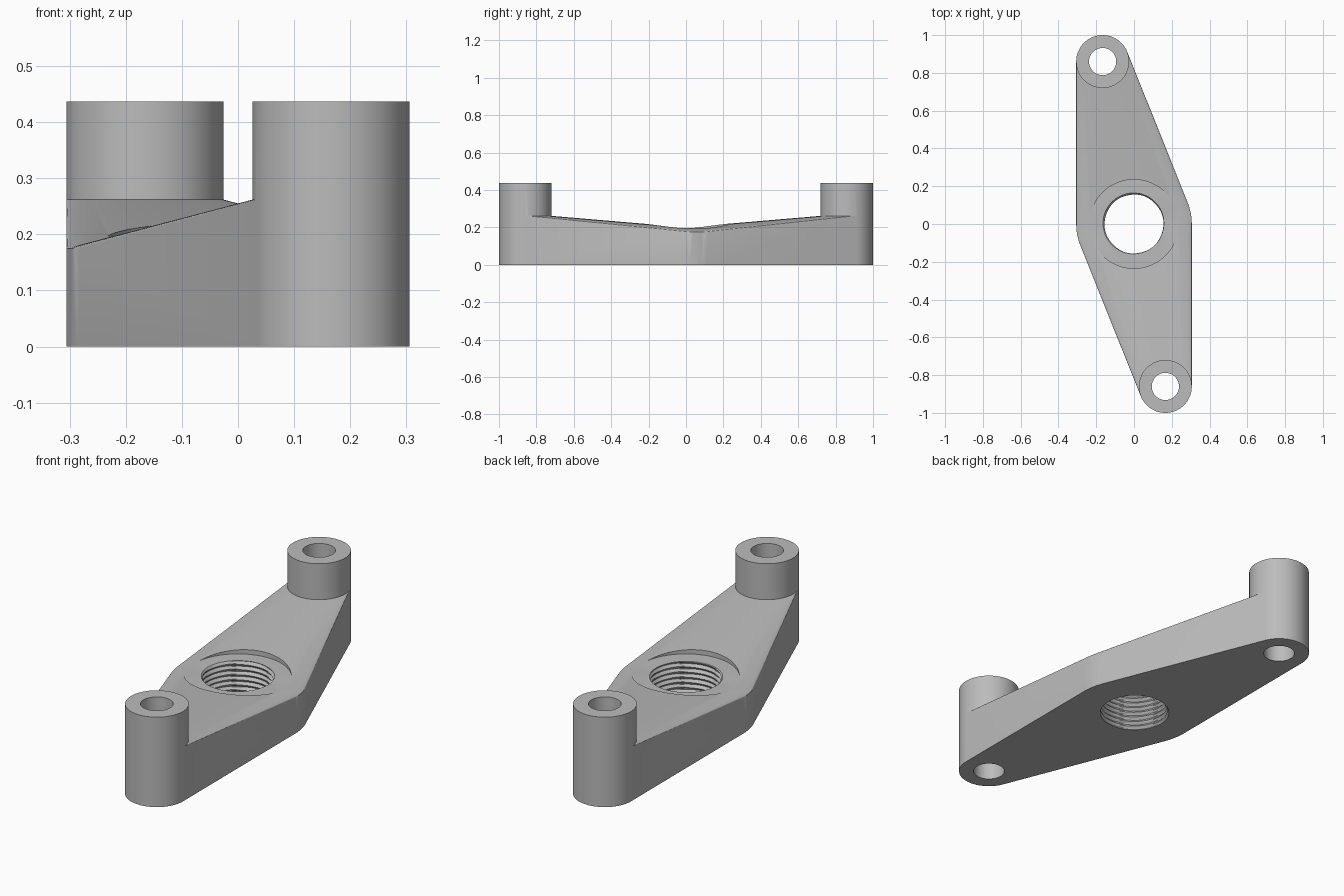
import bpy, bmesh, math

if "Cube" in bpy.data.objects:
    bpy.data.objects.remove(bpy.data.objects["Cube"])

SEG = 96
END = (0.166, -0.86)                  # front boss centre; the back one is its half turn
R_MID, R_END, R_BORE = 0.306, 0.14, 0.072
Z_MID, Z_END, Z_BOSS = 0.175, 0.262, 0.437

grey = bpy.data.materials.new("plain grey")
grey.diffuse_color = (0.5, 0.5, 0.5, 1)
grey.use_nodes = True
grey.node_tree.nodes["Principled BSDF"].inputs["Base Color"].default_value = grey.diffuse_color


def new_object(name, bm, helper=False):
    bmesh.ops.recalc_face_normals(bm, faces=bm.faces)
    mesh = bpy.data.meshes.new(name)
    bm.to_mesh(mesh)
    bm.free()
    mesh.materials.append(grey)
    ob = bpy.data.objects.new(name, mesh)
    bpy.context.collection.objects.link(ob)
    ob.hide_render = helper
    return ob


def ring(bm, x, y, z, r):
    return [bm.verts.new((x + r * math.cos(2 * math.pi * i / SEG),
                          y + r * math.sin(2 * math.pi * i / SEG), z))
            for i in range(SEG)]


def stack(name, x, y, levels):
    """Closed round solid through (z, radius) levels; radius may depend on angle."""
    bm = bmesh.new()
    rows = []
    for z, r in levels:
        row = []
        for i in range(SEG):
            a = 2 * math.pi * i / SEG
            rr = r(a) if callable(r) else r
            row.append(bm.verts.new((x + rr * math.cos(a), y + rr * math.sin(a), z)))
        rows.append(row)
    for lo, hi in zip(rows, rows[1:]):
        for i in range(SEG):
            j = (i + 1) % SEG
            bm.faces.new((lo[i], lo[j], hi[j], hi[i]))
    bm.faces.new(rows[0][::-1])
    bm.faces.new(rows[-1])
    return new_object(name, bm, True)


def arm(name, s):
    """Tapered arm: the hull around the hub disc and the taller end disc."""
    bm = bmesh.new()
    for z0, z1 in ((0, 0),):
        ring(bm, 0, 0, 0, R_MID)
        ring(bm, 0, 0, Z_MID, R_MID)
        ring(bm, s * END[0], s * END[1], 0, R_END)
        ring(bm, s * END[0], s * END[1], Z_END, R_END)
    res = bmesh.ops.convex_hull(bm, input=bm.verts)
    junk = {g for g in res["geom_interior"] + res["geom_unused"]
            if isinstance(g, bmesh.types.BMVert)}
    bmesh.ops.delete(bm, geom=list(junk), context="VERTS")
    bmesh.ops.dissolve_limit(bm, angle_limit=0.002, verts=bm.verts, edges=bm.edges)
    return new_object(name, bm, s < 0)


def combine(target, tool, operation):
    mod = target.modifiers.new(operation.lower(), "BOOLEAN")
    mod.operation, mod.solver, mod.object = operation, "EXACT", tool
    bpy.context.view_layer.objects.active = target
    bpy.ops.object.modifier_apply(modifier=mod.name)
    bpy.data.objects.remove(tool)


# Two sloping arms joined at the hub, with an upright boss on each end
body = arm("lever_body", 1)
combine(body, arm("back_arm", -1), "UNION")
for s in (1, -1):
    combine(body, stack("boss", s * END[0], s * END[1],
                        [(0, R_END), (Z_BOSS, R_END)]), "UNION")

# Shallow round seat in the hub
combine(body, stack("seat_cutter", 0, 0, [(0.197, 0.235), (0.4, 0.235)]), "DIFFERENCE")

# Plain bores through the bosses
for s in (1, -1):
    combine(body, stack("bore_cutter", s * END[0], s * END[1],
                        [(-0.1, R_BORE), (0.6, R_BORE)]), "DIFFERENCE")

# Fine screw thread through the hub
PITCH, STEPS = 0.025, 6


def thread_radius(z):
    def radius(a):
        phase = (z / PITCH - a / (2 * math.pi)) % 1
        return 0.155 + 0.012 * (1 - abs(2 * phase - 1))
    return radius


levels = [(-0.0263 + k * PITCH / STEPS, thread_radius(-0.0263 + k * PITCH / STEPS))
          for k in range(int(0.27 / PITCH * STEPS))]
combine(body, stack("thread_cutter", 0, 0, levels), "DIFFERENCE")

# Smooth round walls, sharp rims
bpy.ops.object.select_all(action="DESELECT")
body.select_set(True)
bpy.context.view_layer.objects.active = body
bpy.ops.object.shade_smooth_by_angle(angle=math.radians(30))
